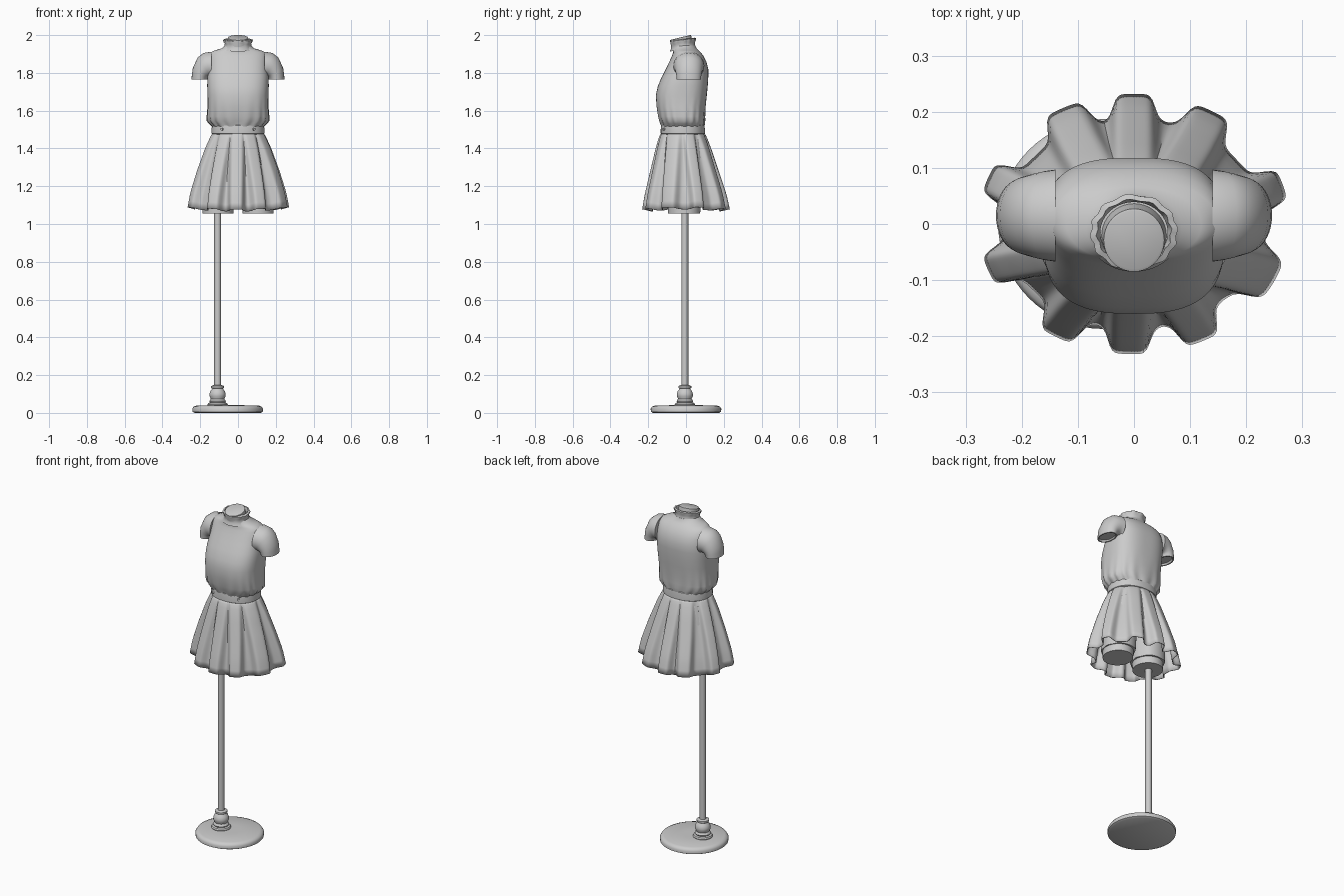
import bpy, bmesh
from math import sin, cos, pi, radians, degrees
from mathutils import Vector


def loft(name, rings, cap_start=True, cap_end=True):
    """Skin a list of equal-length closed rings of points."""
    bm = bmesh.new()
    vs = [[bm.verts.new(p) for p in r] for r in rings]
    for a, b in zip(vs, vs[1:]):
        n = len(a)
        for i in range(n):
            j = (i + 1) % n
            bm.faces.new((a[i], a[j], b[j], b[i]))
    if cap_start:
        bm.faces.new(vs[0][::-1])
    if cap_end:
        bm.faces.new(vs[-1])
    bmesh.ops.recalc_face_normals(bm, faces=bm.faces)
    me = bpy.data.meshes.new(name)
    bm.to_mesh(me)
    bm.free()
    ob = bpy.data.objects.new(name, me)
    bpy.context.collection.objects.link(ob)
    return ob


def spow(v, e):
    return (1 if v >= 0 else -1) * abs(v) ** e


def oval(z, hw, yf, yb, n=64, cx=0, power=2.0, tilt=0, wave=0, count=0):
    """Horizontal superellipse ring given half width, front y and back y."""
    cy, ry, pts = (yf + yb) / 2, (yb - yf) / 2, []
    for i in range(n):
        a = 2 * pi * i / n
        k = 1 + wave * sin(count * a + 1.5 * sin(2 * a))
        y = ry * k * spow(sin(a), 2 / power)
        pts.append((cx + hw * k * spow(cos(a), 2 / power), cy + y, z + tilt * y))
    return pts


def lathe(name, profile, cx, cy, n=48):
    return loft(name, [oval(z, r, cy - r, cy + r, n, cx) for r, z in profile])


def lerp(table, t):
    """Piecewise-linear lookup in rows of (t, values...)."""
    for a, b in zip(table, table[1:]):
        if t <= b[0]:
            f = (t - a[0]) / (b[0] - a[0])
            return [u + (v - u) * f for u, v in zip(a[1:], b[1:])]
    return table[-1][1:]


# Stand: disc, turned foot and off-centre pole
PX, PY = -0.108, -0.006
lathe("stand_base", [(0.175, 0), (0.186, 0.006), (0.187, 0.022), (0.18, 0.033),
                     (0.165, 0.039), (0.06, 0.041)], -0.055, 0, 64)
lathe("stand_foot", [(0.052, 0.036), (0.054, 0.044), (0.05, 0.052), (0.04, 0.055), (0.044, 0.062),
                     (0.04, 0.07), (0.036, 0.074), (0.042, 0.088), (0.043, 0.1), (0.038, 0.115),
                     (0.028, 0.128), (0.034, 0.132), (0.034, 0.142), (0.022, 0.147)], PX, PY)
lathe("stand_pole", [(0.018, 0.13), (0.018, 1.07)], PX, PY, 24)

# Thigh stumps and shorts
for side, s in (("left", 1), ("right", -1)):
    loft(side + "_thigh", [oval(z, r, -0.01 - ry, ry - 0.01, 40, s * x) for z, x, r, ry in
                           [(1.055, 0.106, 0.082, 0.085), (1.12, 0.105, 0.084, 0.088)]])
    loft(side + "_shorts_leg", [oval(z, r, -0.01 - ry, ry - 0.01, 40, s * x, wave=w, count=7)
                                for z, x, r, ry, w in
                                [(1.095, 0.104, 0.09, 0.098, 0.03), (1.2, 0.1, 0.094, 0.102, 0.01),
                                 (1.35, 0.085, 0.088, 0.102, 0), (1.45, 0.065, 0.07, 0.095, 0)]])

# Blouse body, gathered just above the waist
blouse = [  # z, half width, front y, back y, power, gather
    (1.515, 0.135, -0.13, 0.095, 2.3, 0.02),
    (1.53, 0.15, -0.135, 0.097, 2.3, 0.03),
    (1.545, 0.162, -0.141, 0.099, 2.4, 0.025),
    (1.57, 0.164, -0.148, 0.1, 2.5, 0.015),
    (1.62, 0.161, -0.156, 0.103, 2.6, 0.005),
    (1.68, 0.161, -0.16, 0.11, 2.7, 0),
    (1.73, 0.163, -0.149, 0.115, 2.7, 0),
    (1.78, 0.162, -0.128, 0.118, 2.7, 0),
    (1.82, 0.158, -0.107, 0.118, 2.7, 0),
    (1.86, 0.156, -0.088, 0.108, 2.6, 0),
    (1.89, 0.155, -0.074, 0.093, 2.4, 0),
    (1.908, 0.146, -0.068, 0.078, 2.2, 0),
    (1.92, 0.12, -0.068, 0.066, 2.1, 0),
    (1.93, 0.085, -0.07, 0.056, 2.0, 0),
    (1.945, 0.07, -0.074, 0.05, 2.0, 0)]
loft("blouse_body", [oval(z, hw, yf, yb, 96, power=p, wave=w, count=17)
                     for z, hw, yf, yb, p, w in blouse])

# Cap sleeves: rings that turn from sideways to downwards, closed by the arm stump
sleeve = [  # x, z, downward turn, half height, half depth
    (0.14, 1.838, 0, 0.074, 0.082), (0.16, 1.835, 18, 0.074, 0.079),
    (0.175, 1.826, 36, 0.067, 0.075), (0.194, 1.802, 62, 0.051, 0.069),
    (0.2, 1.785, 78, 0.045, 0.066), (0.203, 1.766, 90, 0.043, 0.064),
    (0.203, 1.766, 90, 0.036, 0.057), (0.201, 1.776, 90, 0.034, 0.055)]
for side, s in (("left", 1), ("right", -1)):
    rings = []
    for x, z, turn, h, d in sleeve:
        t = radians(turn)
        rings.append([(s * (x + sin(t) * h * cos(a)), 0.015 + d * sin(a), z + cos(t) * h * cos(a))
                      for a in (2 * pi * i / 40 for i in range(40))])
    loft(side + "_sleeve", rings)

# Stand-up collar with a frilled top, and the neck stump
loft("collar", [oval(z, r, -0.015 - ry, ry - 0.015, 60, tilt=0.12, wave=w, count=12)
                for z, r, ry, w in
                [(1.922, 0.082, 0.07, 0), (1.935, 0.072, 0.064, 0), (1.955, 0.07, 0.062, 0.005),
                 (1.966, 0.076, 0.067, 0.025), (1.975, 0.077, 0.067, 0.03),
                 (1.979, 0.066, 0.058, 0.03), (1.955, 0.06, 0.054, 0)]], False, False)
loft("neck", [oval(z, r, yf, yb, 40, tilt=t) for z, r, yf, yb, t in
              [(1.92, 0.06, -0.075, 0.04, 0), (1.965, 0.056, -0.082, 0.032, 0.15),
               (1.986, 0.054, -0.085, 0.027, 0.24), (1.988, 0.05, -0.08, 0.023, 0.24)]])

# Waistband with two buttons
loft("waistband", [oval(z, 0.138 + g, -0.132 - g, 0.098 + g, 72, power=2.2) for z, g in
                   [(1.475, -0.004), (1.479, 0.002), (1.5, 0.002), (1.522, 0), (1.527, -0.006)]])
for side, s in (("left", 1), ("right", -1)):
    bpy.ops.mesh.primitive_cylinder_add(vertices=16, radius=0.007, depth=0.01,
                                        location=(s * 0.085, -0.117, 1.502),
                                        rotation=(radians(90), 0, s * radians(33)))
    bpy.context.object.name = side + "_button"

# Pleated skirt: ten box ridges on a flaring oval
pleats = [90, 59, 17, -25, -63, -92, -121, -160, 160, 118]
wide = {-25: 1.35, 59: 1.1, 118: 1.1}
flare = [  # t, valley x, valley y, ridge depth, ridge half angle, centre y
    (0, 0.13, 0.108, 0.004, 14.5, -0.017), (0.05, 0.136, 0.113, 0.012, 14.2, -0.017),
    (0.2, 0.155, 0.124, 0.022, 13, -0.014), (0.5, 0.19, 0.148, 0.033, 11, -0.008),
    (0.8, 0.22, 0.174, 0.042, 9.5, -0.002), (1, 0.232, 0.186, 0.046, 8.8, 0)]
SEG = 300
rings = []
for k in range(15):
    t = (k / 14) ** 1.2
    rx, ry, depth, half, cy = lerp(flare, t)
    ring = []
    for i in range(SEG):
        a = 2 * pi * i / SEG
        ridge = 0
        for p in pleats:
            d = (degrees(a) - p + 180) % 360 - 180
            ridge = max(ridge, 1 / (1 + (abs(d) / (half * wide.get(p, 1))) ** 7))
        out = depth * ridge
        hem = 1.066 + 0.012 * ridge + 0.012 * cos(a) ** 2
        n = Vector((cos(a) / rx, sin(a) / ry)).normalized()
        ring.append((rx * cos(a) + n.x * out, cy + ry * sin(a) + n.y * out,
                     1.485 + (hem - 1.485) * t))
    rings.append(ring)
skirt = loft("pleated_skirt", rings, False, False)
cloth = skirt.modifiers.new("cloth", "SOLIDIFY")
cloth.thickness = 0.004

# Smooth shading with crisp edges
bpy.ops.object.select_all(action="SELECT")
bpy.context.view_layer.objects.active = skirt
bpy.ops.object.shade_smooth_by_angle(angle=radians(40))
